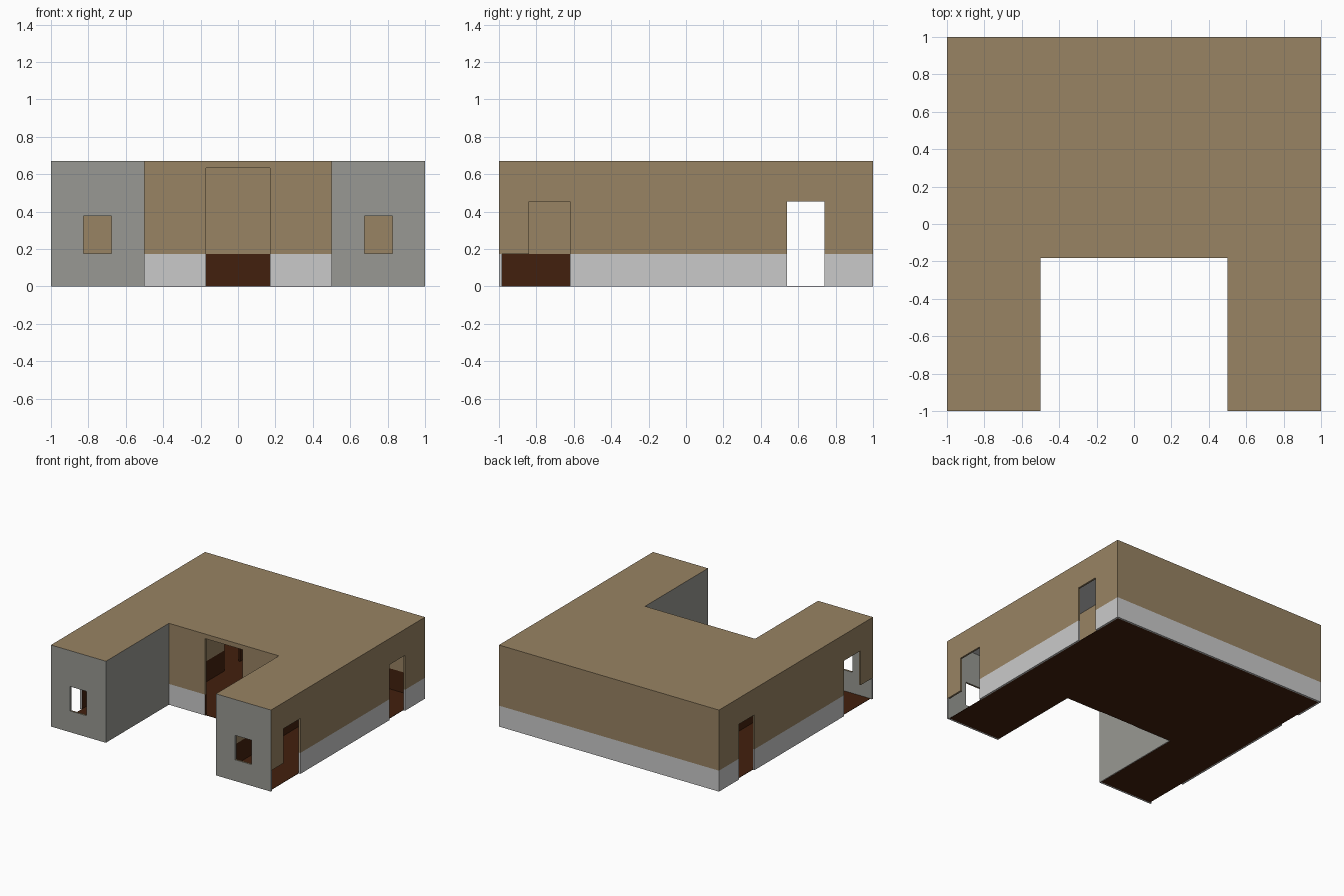
import bpy, bmesh
from mathutils import Vector

if "Cube" in bpy.data.objects:
    bpy.data.objects.remove(bpy.data.objects["Cube"])

T = 0.015            # wall thickness
H, ROOF = 0.67, 0.655  # roof top and underside
BAND = 0.172         # height of the lower painted band
CX, CY = 0.5, -0.183   # courtyard half width and back line


def material(name, rgb):
    m = bpy.data.materials.new(name)
    lin = [((c / 255 + 0.055) / 1.055) ** 2.4 for c in rgb]
    m.diffuse_color = (*lin, 1)
    m.use_nodes = True
    m.node_tree.nodes["Principled BSDF"].inputs["Base Color"].default_value = m.diffuse_color
    return m


MATS = [material("tan", (152, 131, 99)), material("light_grey", (202, 202, 202)),
        material("stone_grey", (152, 153, 147)), material("dark_brown", (66, 32, 13))]
TAN, LIGHT, STONE, BROWN = range(4)


def paint(c, n):
    """Colour of a wall or roof face from its place and direction."""
    low = c.z < BAND
    if n.z > 0.5:
        return TAN
    if n.z < -0.5:
        return LIGHT if c.z > 0.6 or low else TAN
    if abs(c.x) > 0.99 or c.y > 0.988:                    # outer shell
        if n.y > -0.5 or c.y > -0.99:
            return LIGHT if low else TAN
    if c.y < -0.98:                                       # wing fronts
        return STONE
    if abs(n.x) > 0.5 and abs(c.x) < CX + 0.001 and c.y < CY:  # courtyard sides
        return STONE
    if n.y < -0.5 and abs(c.y - CY) < 0.003:              # courtyard back
        return LIGHT if low else TAN
    return BROWN if low else TAN                          # interior


def finish(name, bm, rule):
    bmesh.ops.recalc_face_normals(bm, faces=bm.faces)
    bm.normal_update()
    for f in bm.faces:
        f.material_index = rule(f.calc_center_median(), f.normal)
    me = bpy.data.meshes.new(name)
    bm.to_mesh(me)
    bm.free()
    for m in MATS:
        me.materials.append(m)
    ob = bpy.data.objects.new(name, me)
    bpy.context.collection.objects.link(ob)


def wall(name, axis, pos, depth, u0, u1, holes=(), z0=0.0, cuts=()):
    """Wall with rectangular holes (u0, u1, z0, z1); axis is the wall normal."""
    us = sorted({u0, u1, *cuts, *(u for h in holes for u in h[:2])})
    zs = sorted({z0, BAND, ROOF, *(max(z, z0) for h in holes for z in h[2:])})
    bm = bmesh.new()

    def pt(u, z):
        return bm.verts.new((pos, u, z) if axis == 'x' else (u, pos, z))

    for a, b in zip(us, us[1:]):
        for c, d in zip(zs, zs[1:]):
            mu, mz = (a + b) / 2, (c + d) / 2
            if not any(h[0] < mu < h[1] and h[2] < mz < h[3] for h in holes):
                bm.faces.new([pt(a, c), pt(b, c), pt(b, d), pt(a, d)])
    bmesh.ops.remove_doubles(bm, verts=bm.verts, dist=1e-5)
    r = bmesh.ops.extrude_face_region(bm, geom=bm.faces[:])
    off = Vector((depth, 0, 0)) if axis == 'x' else Vector((0, depth, 0))
    bmesh.ops.translate(bm, vec=off,
                        verts=[v for v in r['geom'] if isinstance(v, bmesh.types.BMVert)])
    finish(name, bm, paint)


def u_slab(name, out, cx, cy, z0, z1, rule):
    """U-shaped slab following the building plan."""
    plan = [(-out, -out), (-cx, -out), (-cx, cy), (cx, cy),
            (cx, -out), (out, -out), (out, out), (-out, out)]
    bm = bmesh.new()
    f = bm.faces.new([bm.verts.new((x, y, z0)) for x, y in plan])
    r = bmesh.ops.extrude_face_region(bm, geom=[f])
    bmesh.ops.translate(bm, vec=(0, 0, z1 - z0),
                        verts=[v for v in r['geom'] if isinstance(v, bmesh.types.BMVert)])
    finish(name, bm, rule)


# floor and roof
u_slab("floor", 1 - T, CX + 0.006, CY + 0.006, 0, 0.003, lambda c, n: BROWN)
u_slab("roof", 1, CX, CY, ROOF, H, paint)

# back wall, and courtyard wall with the main doorway
wall("back_wall", 'y', 1, -T, -1, 1)
wall("courtyard_wall", 'y', CY, T, -CX, CX, [(-0.17, 0.17, 0, 0.632)], z0=0.001)

# mirrored wing walls
REAR_DOOR = (0.54, 0.74, 0, 0.455)
for s, side in ((1, "right"), (-1, "left")):
    # outer wall: rear door, and front door whose lower part reaches the corner
    wall(side + "_outer_wall", 'x', s, -s * T, -1 + T, 1 - T,
         [REAR_DOOR, (-0.84, -0.62, 0, 0.455), (-1 + T, -0.62, 0, BAND)])
    # courtyard side continuing indoors as a partition with a door
    wall(side + "_inner_wall", 'x', s * CX, s * T, -1 + T, 1 - T,
         [REAR_DOOR], z0=0.001, cuts=(CY,))
    # wing front with a window
    a, b = sorted((s * CX, s * 1.0))
    c, d = sorted((s * 0.675, s * 0.825))
    wall(side + "_wing_front", 'y', -1, T, a, b, [(c, d, 0.175, 0.375)])
